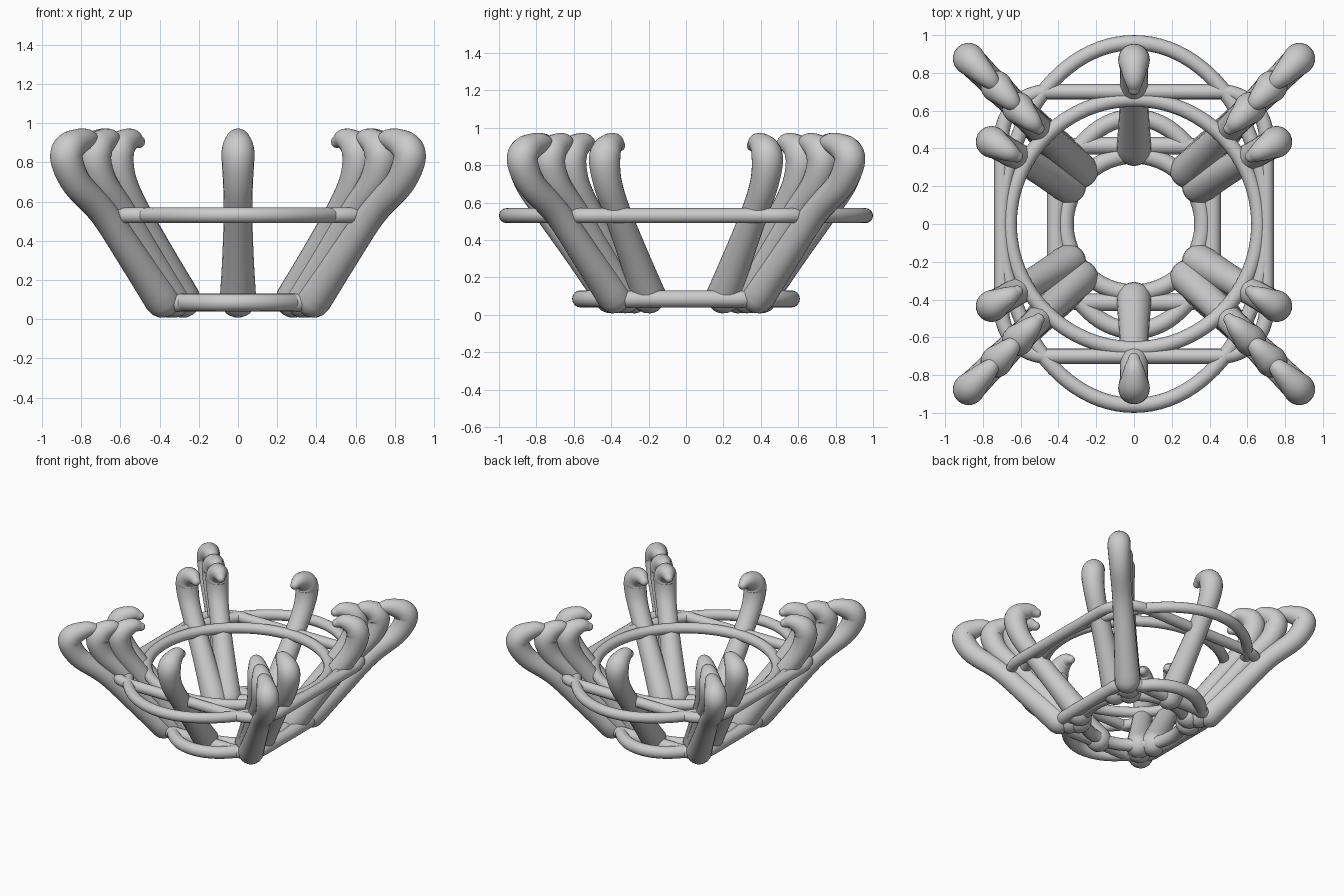
import bpy, bmesh, math
from mathutils import Vector

if "Cube" in bpy.data.objects:
    bpy.data.objects.remove(bpy.data.objects["Cube"])


def finish(name, bm):
    bmesh.ops.recalc_face_normals(bm, faces=bm.faces)
    for f in bm.faces:
        f.smooth = True
    me = bpy.data.meshes.new(name)
    bm.to_mesh(me)
    bm.free()
    ob = bpy.data.objects.new(name, me)
    bpy.context.collection.objects.link(ob)
    return ob


def skin(bm, rings, closed):
    n, m = len(rings), len(rings[0])
    for i in range(n if closed else n - 1):
        a, b = rings[i], rings[(i + 1) % n]
        for k in range(m):
            bm.faces.new((a[k], a[(k + 1) % m], b[(k + 1) % m], b[k]))
    if not closed:
        bm.faces.new(rings[0])
        bm.faces.new(rings[-1])


def hoop(name, pts, z, rad, sides=16):
    """Round wire swept along a closed flat outline."""
    bm = bmesh.new()
    rings, n = [], len(pts)
    for i, p in enumerate(pts):
        t = (pts[(i + 1) % n] - pts[i - 1]).normalized()
        nrm = Vector((t.y, -t.x))
        ring = []
        for k in range(sides):
            a = 2 * math.pi * k / sides
            q = p + nrm * rad * math.cos(a)
            ring.append(bm.verts.new((q.x, q.y, z + rad * math.sin(a))))
        rings.append(ring)
    skin(bm, rings, True)
    return finish(name, bm)


def ellipse(a, b, n=96):
    return [Vector((a * math.cos(2 * math.pi * i / n), b * math.sin(2 * math.pi * i / n)))
            for i in range(n)]


def cushion(h, r, n=12):
    pts = []
    for q in range(4):
        mid = math.pi / 4 + q * math.pi / 2
        c = Vector((math.cos(mid), math.sin(mid))) * (h - r) * math.sqrt(2)
        for i in range(n + 1):
            a = q * math.pi / 2 + i / n * math.pi / 2
            pts.append(c + Vector((math.cos(a), math.sin(a))) * r)
    return pts


def spline(pts, steps=5):
    """Smooth path through (r, z, radius) points."""
    P = [Vector(p) for p in pts]
    P = [2 * P[0] - P[1]] + P + [2 * P[-1] - P[-2]]
    out = []
    for i in range(1, len(P) - 2):
        a, b, c, d = P[i - 1:i + 3]
        for s in range(steps):
            t = s / steps
            out.append(0.5 * (2 * b + (c - a) * t + (2 * a - 5 * b + 4 * c - d) * t * t
                              + (3 * b - a - 3 * c + d) * t ** 3))
    return out + [P[-2]]


def prong(name, profile, angle, sides=20):
    """Tapered claw with rounded ends, lying in a vertical plane."""
    path = spline(profile)
    n = len(path)
    sections = []
    for i, p in enumerate(path):
        d = path[min(i + 1, n - 1)] - path[max(i - 1, 0)]
        sections.append((Vector((p.x, p.y)), Vector((d.x, d.y)).normalized(), p.z))

    def cap(s, sign):
        c, t, r = s
        return [(c + t * sign * r * math.sin(a), t, r * math.cos(a))
                for a in (math.radians(x) for x in (20, 40, 60, 75, 86))]

    sections = cap(sections[0], -1)[::-1] + sections + cap(sections[-1], 1)
    ca, sa = math.cos(angle), math.sin(angle)
    bm = bmesh.new()
    rings = []
    for c, t, r in sections:
        ring = []
        for k in range(sides):
            a = 2 * math.pi * k / sides
            rr = c.x - t.y * r * math.cos(a)
            z = c.y + t.x * r * math.cos(a)
            w = r * math.sin(a)
            ring.append(bm.verts.new((rr * ca - w * sa, rr * sa + w * ca, z)))
        rings.append(ring)
    skin(bm, rings, False)
    return finish(name, bm)


def claw(base, mid, top, hook=1.0):
    return [(base, 0.10, 0.093),
            (base + (mid - base) * 0.5, 0.32, 0.080),
            (mid, 0.54, 0.073),
            (mid + (top - mid) * 0.72, 0.69, 0.076),
            (top, 0.81, 0.083),
            (top - 0.015, 0.87, 0.082),
            (top - 0.06 * hook, 0.905, 0.067),
            (top - 0.11 * hook, 0.918, 0.052),
            (top - 0.155 * hook, 0.905, 0.032)]


# wire hoops: upper galleries and lower bases for the three stone shapes
for label, z, rad, outlines in (
        ("upper", 0.53, 0.04, (ellipse(0.66, 0.66), ellipse(0.70, 0.96), cushion(0.70, 0.24))),
        ("lower", 0.085, 0.046, (ellipse(0.365, 0.365), ellipse(0.415, 0.563), cushion(0.415, 0.15)))):
    for shape, pts in zip(("round", "oval", "cushion"), outlines):
        hoop(f"{label}_{shape}_hoop", pts, z, rad)

# six evenly spaced prongs
for i in range(6):
    prong(f"six_prong_{i + 1}", claw(0.40, 0.73, 0.87), math.radians(30 + 60 * i))

# nested diagonal prongs at the four corners
for i in range(4):
    a = math.radians(45 + 90 * i)
    prong(f"round_corner_prong_{i + 1}", claw(0.40, 0.73, 0.87), a)
    prong(f"oval_corner_prong_{i + 1}", claw(0.47, 0.83, 1.03), a)
    prong(f"cushion_corner_prong_{i + 1}", claw(0.545, 0.97, 1.235, 1.35), a)
